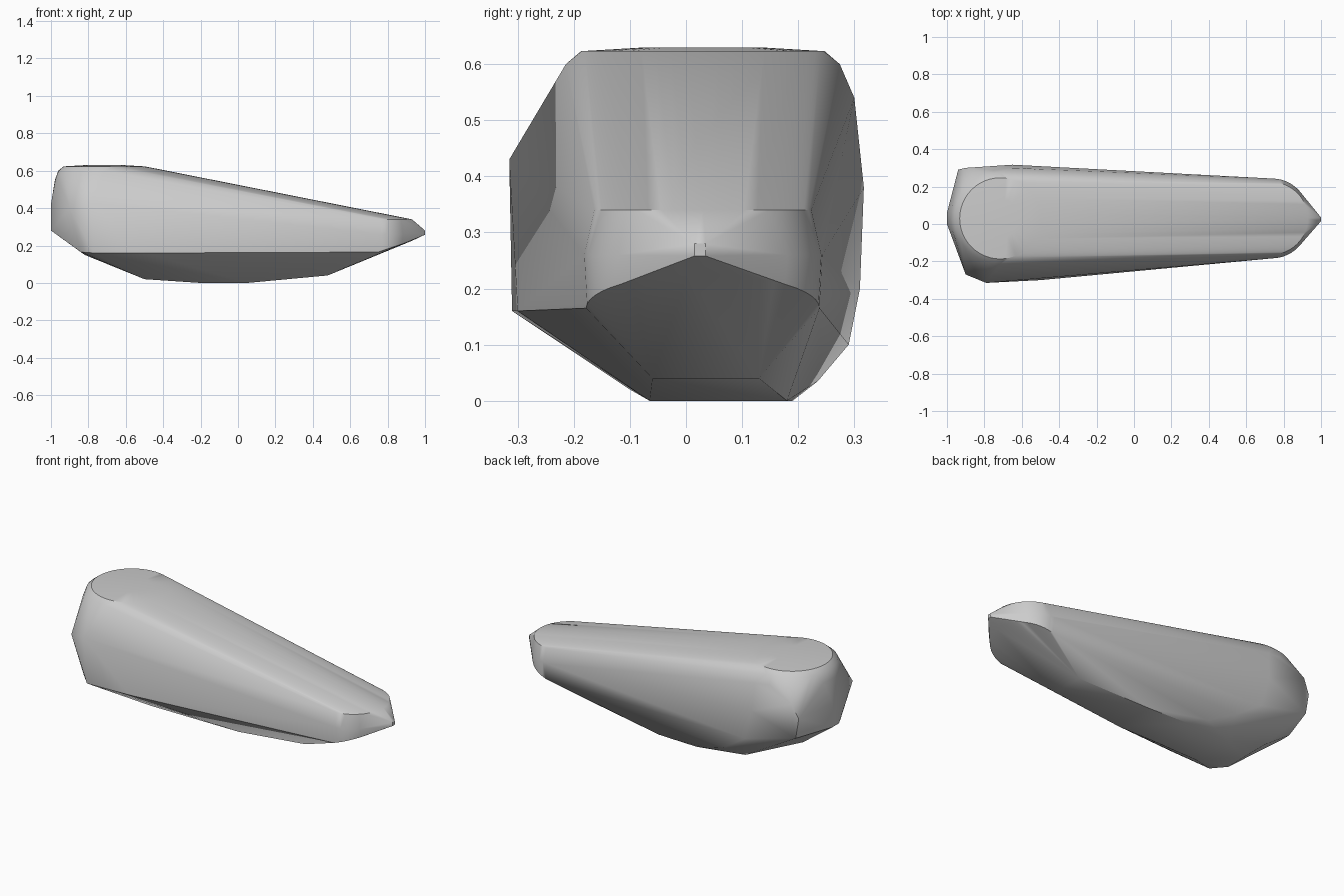
import bpy, bmesh
from math import sin, cos, pi, radians

cube = bpy.data.objects.get("Cube")
if cube:
    bpy.data.objects.remove(cube, do_unlink=True)

grey = bpy.data.materials.new("plain grey")
grey.use_nodes = True
colour = (0.6, 0.6, 0.6, 1)
grey.diffuse_color = colour
grey.node_tree.nodes["Principled BSDF"].inputs["Base Color"].default_value = colour

MID = 0.03  # y of the long axis


def arc(cx, rx, ry, height, start, end, steps=24):
    """Points on an arc about the long axis; height is a rule of the angle."""
    angles = [start + (end - start) * i / steps for i in range(steps + 1)]
    return [(cx + rx * cos(a), MID + ry * sin(a), height(a)) for a in angles]


points = []

# Domed round cap on the tall end, with its softened rim
for radius, z in ((0.10, 0.63), (0.217, 0.623)):
    points += arc(-0.715, radius, radius, lambda a: z, 0, 2 * pi, 48)
points += arc(-0.715, 0.246, 0.244, lambda a: 0.60, pi / 2, 3 * pi / 2)
points += arc(-0.715, 0.264, 0.262, lambda a: 0.55, pi / 2, 3 * pi / 2)

# Rounded nose: upper rim, widest belt and rising lower rim
points += arc(0.73, 0.20, 0.195, lambda a: 0.34, -pi / 2, pi / 2)
points += arc(0.74, 0.20, 0.213, lambda a: 0.26, -pi / 2, pi / 2)
points += arc(0.75, 0.18, 0.208, lambda a: 0.165 + 0.06 * cos(a), -pi / 2, pi / 2)

# Nose tip and blunt tall end
points += [(1, y, z) for y in (0.015, 0.035) for z in (0.258, 0.28)]
points += [(-1, y, z) for y in (0.0, 0.06) for z in (0.28, 0.42)]

# Front ridges
points += [(-0.90, -0.27, 0.40), (-0.79, -0.315, 0.43),
           (-0.77, -0.31, 0.16), (-0.50, -0.30, 0.16), (-0.84, -0.24, 0.165)]

# Back bulge
points += [(-0.94, 0.29, 0.40), (-0.92, 0.29, 0.28), (-0.90, 0.30, 0.48),
           (-0.66, 0.30, 0.54), (-0.65, 0.317, 0.38), (-0.60, 0.31, 0.20),
           (-0.45, 0.29, 0.10)]

# Keel: rows of (x, front y, back y, z)
for x, front, back, z in ((-0.82, -0.10, 0.08, 0.15), (-0.50, -0.10, 0.16, 0.02),
                          (-0.20, -0.065, 0.19, 0), (0.05, -0.065, 0.18, 0),
                          (0.48, -0.06, 0.13, 0.04)):
    points += [(x, front, z), (x, back, z)]
points += [(-0.30, 0.235, 0.035)]

# Wrap the outline points in one convex shell
bm = bmesh.new()
for p in points:
    bm.verts.new(p)
bmesh.ops.remove_doubles(bm, verts=bm.verts[:], dist=0.0005)
bmesh.ops.convex_hull(bm, input=bm.verts[:])
loose = [v for v in bm.verts if not v.link_faces]
bmesh.ops.delete(bm, geom=loose, context='VERTS')
bmesh.ops.dissolve_limit(bm, angle_limit=radians(0.5), verts=bm.verts[:], edges=bm.edges[:])
bmesh.ops.recalc_face_normals(bm, faces=bm.faces[:])

mesh = bpy.data.meshes.new("tapered_body")
bm.to_mesh(mesh)
bm.free()
mesh.materials.append(grey)
body = bpy.data.objects.new("tapered_body", mesh)
bpy.context.collection.objects.link(body)

bpy.ops.object.select_all(action='DESELECT')
body.select_set(True)
bpy.context.view_layer.objects.active = body
bpy.ops.object.shade_smooth_by_angle(angle=radians(35))
